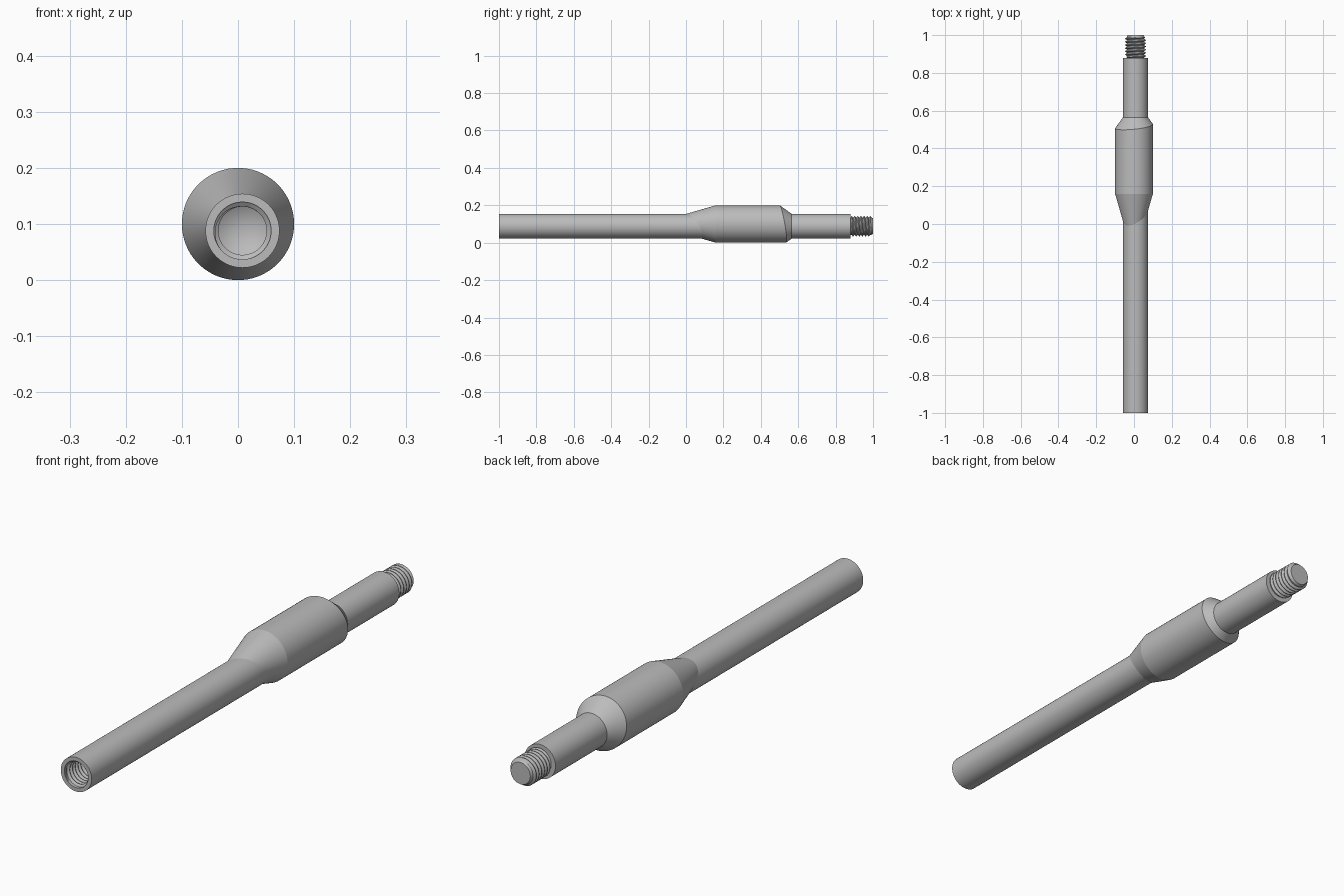
import bpy, bmesh, math

cube = bpy.data.objects.get("Cube")
if cube:
    bpy.data.objects.remove(cube, do_unlink=True)

N = 72                          # columns round every part
ROD_X, ROD_Z, ROD_R = 0.008, 0.088, 0.066
BODY_Z, BODY_R = 0.1, 0.1       # thick section sits off the rod axis
PITCH = 0.0167

steel = bpy.data.materials.new("grey steel")
steel.use_nodes = True
steel.diffuse_color = (0.5, 0.5, 0.5, 1)
steel.node_tree.nodes["Principled BSDF"].inputs["Base Color"].default_value = (0.5, 0.5, 0.5, 1)


def rod_point(r, y, i):
    a = 2 * math.pi * i / N
    return (ROD_X + r * math.cos(a), y, ROD_Z + r * math.sin(a))


def loft(name, rows):
    """Skin rows of N + 1 points; the seam and collapsed rows are welded."""
    bm = bmesh.new()
    grid = [[bm.verts.new(p) for p in row] for row in rows]
    for a, b in zip(grid, grid[1:]):
        for i in range(N):
            bm.faces.new((a[i], b[i], b[i + 1], a[i + 1]))
    bmesh.ops.remove_doubles(bm, verts=bm.verts, dist=0.00005)
    mesh = bpy.data.meshes.new(name)
    bm.to_mesh(mesh)
    bm.free()
    mesh.materials.append(steel)
    obj = bpy.data.objects.new(name, mesh)
    bpy.context.collection.objects.link(obj)
    bpy.ops.object.select_all(action='DESELECT')
    obj.select_set(True)
    bpy.context.view_layer.objects.active = obj
    bpy.ops.object.shade_smooth_by_angle(angle=math.radians(14))


def ring(r, y):
    return [rod_point(r, y, i) for i in range(N + 1)]


def thread(y0, y1, base, top):
    """Helical rows with a trapezoid tooth, fading to the base radius at both ends."""
    rows = []
    for turn in range(int((y1 - y0) / PITCH) + 3):
        for phase, r in ((0, base), (0.12, base), (0.5, top), (0.62, top)):
            row = []
            for i in range(N + 1):
                y = min(max(y0 + PITCH * (turn + phase - i / N), y0), y1)
                fade = min(1, (y - y0) / 0.006, (y1 - y) / 0.006)
                row.append(rod_point(base + (r - base) * fade, y, i))
            rows.append(row)
    return rows


# Threaded bore in the front end, from the drill tip out to the rim
bore = thread(-0.995, -0.86, 0.051, 0.043)
loft("threaded_bore", [ring(0, -0.825), ring(0.043, -0.85)] + bore[::-1] + [ring(0.051, -1)])

# Long plain rod with its front rim and rear shoulder
loft("rod", [ring(0.051, -1), ring(ROD_R, -1), ring(ROD_R, 0.88), ring(0.044, 0.88)])

# Eccentric thick section: front cone follows its own axis, rear chamfer the rod axis
front, edge, back, end = [], [], [], []
for i in range(N + 1):
    x, _, z = rod_point(ROD_R, 0, i)
    dist = math.hypot(x, z - BODY_Z)
    front.append((x, 0.16 - (BODY_R - dist) * 3.48, z))
    bx, bz = x / dist * BODY_R, BODY_Z + (z - BODY_Z) / dist * BODY_R
    edge.append((bx, 0.16, bz))
    dx, dz = bx - ROD_X, bz - ROD_Z
    d = math.hypot(dx, dz)
    back.append((bx, 0.565 - (d - ROD_R) / 0.73, bz))
    end.append((ROD_X + dx / d * ROD_R, 0.565, ROD_Z + dz / d * ROD_R))
loft("thick_section", [front, edge, back, end])

# Threaded stud at the rear with a chamfered flat end
loft("threaded_stud", [ring(0.044, 0.88)] + thread(0.88, 0.992, 0.046, 0.055)
     + [ring(0.042, 1), ring(0, 1)])
